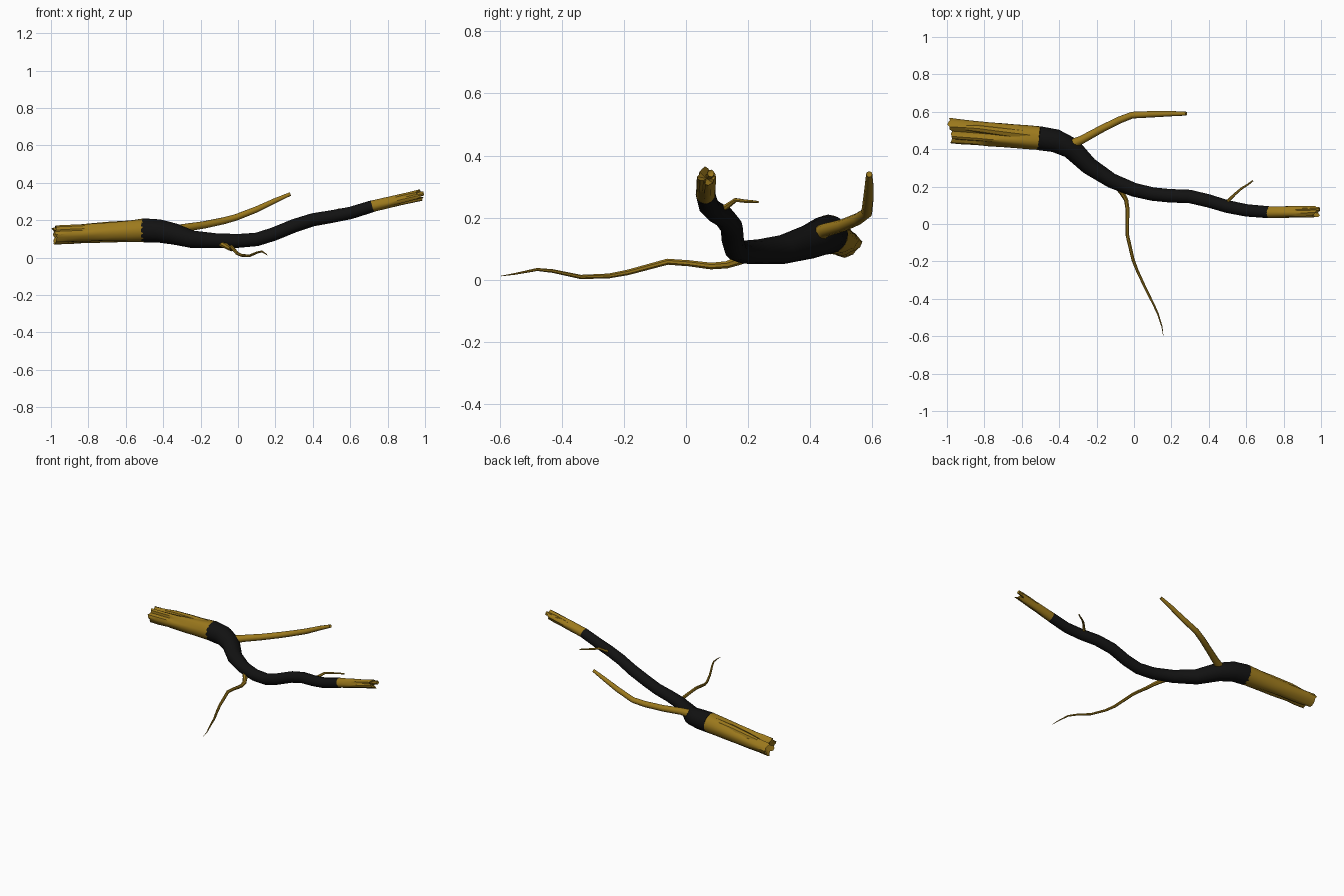
import bpy, bmesh, math, random
from mathutils import Vector

random.seed(4)
UP = Vector((0, 0, 1))


def material(name, rgb):
    m = bpy.data.materials.new(name)
    m.diffuse_color = (*rgb, 1)
    return m


WOOD = material("wood", (0.33, 0.19, 0.012))
BLACK = material("black_wrap", (0.006, 0.006, 0.006))


def sweep(name, pts, sides, mat, shape=None, recess=0.0):
    """Tube through (x, y, z, radius) points; shape(s, a) gives radial factor, end offset."""
    bm = bmesh.new()
    pos = [Vector(p[:3]) for p in pts]
    last = len(pts) - 1
    rings = []
    for i, p in enumerate(pos):
        t = (pos[min(i + 1, last)] - pos[max(i - 1, 0)]).normalized()
        side = t.cross(UP).normalized()
        nrm = side.cross(t)
        ring = []
        for k in range(sides):
            a = 2 * math.pi * k / sides
            f, off = shape(i / last, a) if shape else (1, 0)
            d = side * math.cos(a) + nrm * math.sin(a)
            ring.append(bm.verts.new(p + d * pts[i][3] * f + t * off))
        rings.append(ring)
    for r0, r1 in zip(rings, rings[1:]):
        for k in range(sides):
            j = (k + 1) % sides
            bm.faces.new((r0[k], r0[j], r1[j], r1[k]))
    bm.faces.new(rings[0])
    # broken end: fan to a recessed centre
    tip = bm.verts.new(pos[-1] - (pos[-1] - pos[-2]).normalized() * recess)
    for k in range(sides):
        bm.faces.new((rings[-1][k], rings[-1][(k + 1) % sides], tip))
    bmesh.ops.recalc_face_normals(bm, faces=bm.faces)
    me = bpy.data.meshes.new(name)
    bm.to_mesh(me)
    bm.free()
    me.materials.append(mat)
    ob = bpy.data.objects.new(name, me)
    bpy.context.collection.objects.link(ob)
    bpy.context.view_layer.objects.active = ob
    ob.select_set(True)
    bpy.ops.object.shade_smooth_by_angle(angle=math.radians(40))
    ob.select_set(False)
    return ob


def line(a, b, n):
    return [tuple(u + (v - u) * i / n for u, v in zip(a, b)) for i in range(n + 1)]


def split_shape(grooves, squash, jag):
    """Cross-section that opens into (angle, width, depth) grooves toward a jagged end."""
    def shape(s, a):
        f = 1 + s * random.uniform(-0.06, 0.06)
        for ang, width, depth in grooves:
            d = abs((math.degrees(a) - ang + 180) % 360 - 180)
            f -= depth * min(1, s * 1.3) * max(0, 1 - d / width)
        f *= 1 - squash * s * abs(math.sin(a))
        return f, (jag(a) + random.uniform(-0.008, 0.008) if s == 1 else 0)
    return shape


# Wrapped middle of the branch
sweep("wrapped_branch", [
    (-0.51, 0.459, 0.146, 0.064), (-0.42, 0.445, 0.142, 0.062), (-0.335, 0.405, 0.125, 0.057),
    (-0.24, 0.31, 0.097, 0.047), (-0.12, 0.232, 0.09, 0.040), (0.0, 0.183, 0.089, 0.037),
    (0.1, 0.16, 0.097, 0.036), (0.19, 0.151, 0.125, 0.036), (0.3, 0.147, 0.17, 0.036),
    (0.4, 0.123, 0.202, 0.035), (0.5, 0.093, 0.219, 0.034), (0.6, 0.073, 0.238, 0.033),
    (0.72, 0.063, 0.275, 0.032)], 12, BLACK)

# Thick broken end, split into two lobes
sweep("thick_broken_end", line((-0.505, 0.459, 0.146, 0.063), (-0.975, 0.497, 0.123, 0.066), 7),
      24, WOOD, split_shape([(85, 32, 0.75), (40, 16, 0.25), (255, 22, 0.35), (150, 16, 0.2)], 0.22,
                            lambda a: 0.018 if math.cos(a) > 0.15 else -0.004), 0.04)
sweep("upper_splinter", [(-0.55, 0.475, 0.17, 0.03), (-0.7, 0.493, 0.165, 0.026),
                         (-0.83, 0.51, 0.157, 0.022), (-0.9, 0.515, 0.152, 0.016)],
      8, WOOD, None, 0.01)

# Thin broken end
sweep("thin_broken_end", line((0.715, 0.063, 0.274, 0.031), (0.972, 0.066, 0.333, 0.030), 5),
      18, WOOD, split_shape([(120, 30, 0.4), (300, 25, 0.35), (20, 20, 0.25), (210, 20, 0.25)], 0.0,
                            lambda a: 0.014 * math.cos(2 * a + 2)), 0.03)
sweep("thin_end_splinter", [(0.84, 0.072, 0.308, 0.016), (0.93, 0.075, 0.332, 0.014),
                            (0.992, 0.08, 0.343, 0.012)], 7, WOOD, None, 0.012)

# Snapped side branch
sweep("side_branch", [
    (-0.36, 0.415, 0.14, 0.030), (-0.28, 0.45, 0.16, 0.022), (-0.18, 0.505, 0.175, 0.020),
    (-0.08, 0.555, 0.196, 0.019), (-0.01, 0.582, 0.215, 0.018), (0.1, 0.587, 0.258, 0.017),
    (0.2, 0.59, 0.305, 0.014), (0.28, 0.59, 0.34, 0.010)], 10, WOOD, None, 0.008)

# Long curling thin twig
sweep("long_twig", [
    (-0.10, 0.215, 0.08, 0.018), (-0.065, 0.17, 0.062, 0.015), (-0.042, 0.13, 0.048, 0.012),
    (-0.034, 0.08, 0.044, 0.011), (-0.035, 0.01, 0.053, 0.010), (-0.035, -0.06, 0.058, 0.010),
    (-0.005, -0.19, 0.023, 0.009), (0.018, -0.25, 0.012, 0.008), (0.06, -0.34, 0.009, 0.007),
    (0.105, -0.43, 0.028, 0.006), (0.128, -0.48, 0.033, 0.005), (0.15, -0.55, 0.019, 0.003),
    (0.156, -0.595, 0.012, 0.001)], 7, WOOD)

# Short forked twig near the thin end
sweep("short_twig", [
    (0.49, 0.10, 0.222, 0.011), (0.51, 0.13, 0.235, 0.009), (0.54, 0.16, 0.257, 0.007),
    (0.575, 0.19, 0.253, 0.006), (0.61, 0.212, 0.252, 0.005), (0.636, 0.232, 0.25, 0.004)],
      6, WOOD)
